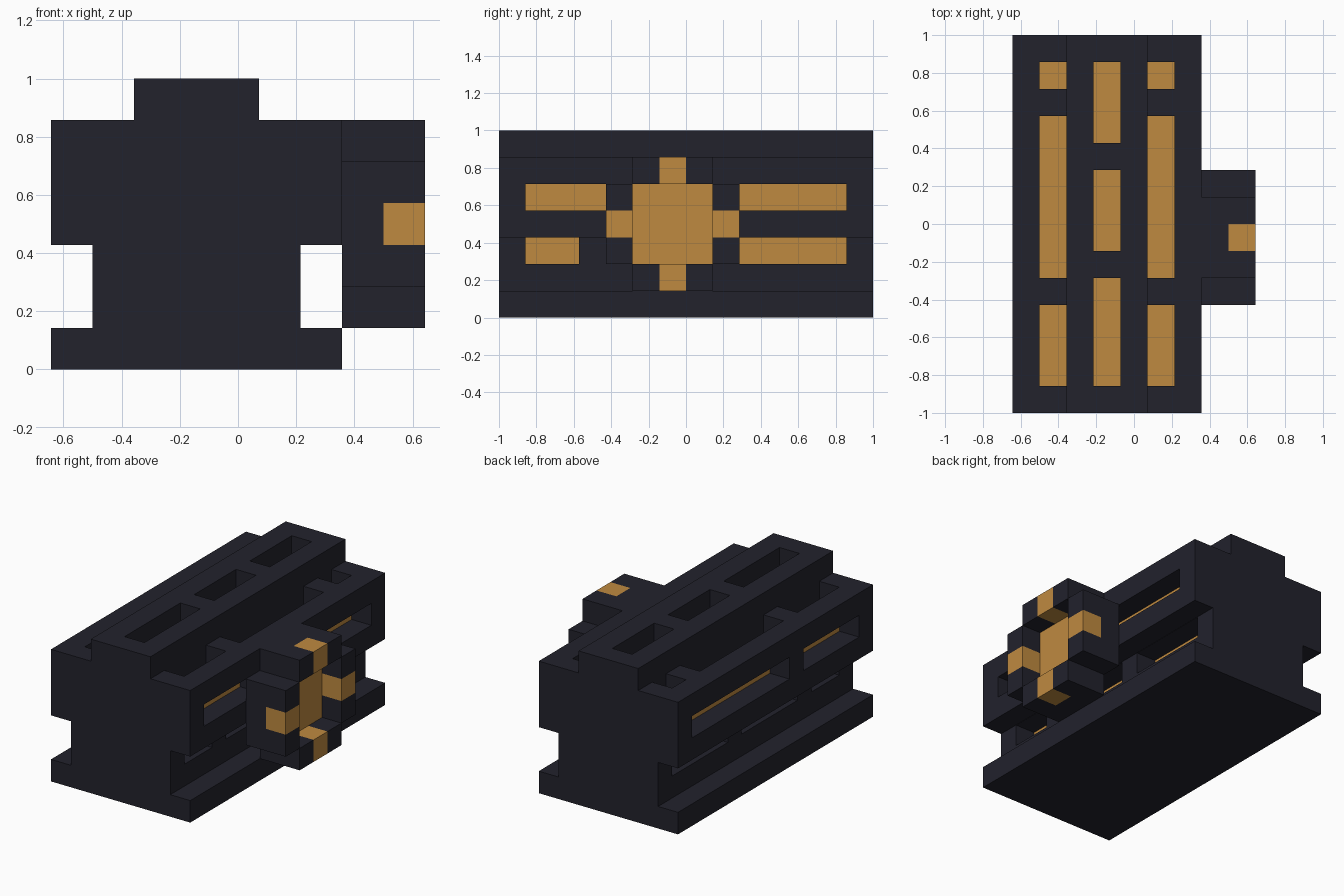
import bpy
import bmesh
import math

if "Cube" in bpy.data.objects:
    bpy.data.objects.remove(bpy.data.objects["Cube"], do_unlink=True)

U = 1 / 7  # size of one block


def make_material(name, rgb):
    mat = bpy.data.materials.new(name)
    mat.use_nodes = True
    mat.diffuse_color = (*rgb, 1)
    mat.node_tree.nodes["Principled BSDF"].inputs["Base Color"].default_value = (*rgb, 1)
    return mat


DARK = make_material("dark_casing", (0.016, 0.016, 0.0252))
GOLD = make_material("amber_gold", (0.521, 0.254, 0.051))


def place(x, y, z):
    """Block counts to model units."""
    return ((x - 4.5) * U, (y - 7) * U, z * U)


def finish(bm, name, mats):
    bmesh.ops.recalc_face_normals(bm, faces=bm.faces[:])
    mesh = bpy.data.meshes.new(name)
    bm.to_mesh(mesh)
    bm.free()
    for mat in mats:
        mesh.materials.append(mat)
    obj = bpy.data.objects.new(name, mesh)
    bpy.context.collection.objects.link(obj)
    return obj


def extrude(bm, points, offset):
    """Closed prism from an outline given in block counts."""
    face = bm.faces.new([bm.verts.new(place(*p)) for p in points])
    out = bmesh.ops.extrude_face_region(bm, geom=[face], use_keep_orig=True)
    verts = [g for g in out["geom"] if isinstance(g, bmesh.types.BMVert)]
    bmesh.ops.translate(bm, verts=verts, vec=[c * U for c in offset])


def add_box(bm, lo, hi):
    """Box between two corners; returns its faces."""
    verts = bmesh.ops.create_cube(bm, size=1)["verts"]
    for v in verts:
        v.co = place(*[lo[a] if v.co[a] < 0 else hi[a] for a in range(3)])
    return list({f for v in verts for f in v.link_faces})


# Casing: stepped rail profile along the full length
PROFILE = [(0, 0), (7, 0), (7, 1), (6, 1), (6, 3), (7, 3), (7, 6), (5, 6),
           (5, 7), (2, 7), (2, 6), (0, 6), (0, 3), (1, 3), (1, 1), (0, 1)]
bm = bmesh.new()
extrude(bm, [(x, 0, z) for x, z in PROFILE], (0, 14, 0))
casing = finish(bm, "casing", [DARK, GOLD])

# Slot cutter: every slot has a gold floor and dark walls
bm = bmesh.new()


def add_slot(lo, hi, floor_axis, floor_sign):
    for f in add_box(bm, lo, hi):
        f.normal_update()
        centre = f.calc_center_median()
        mid = place(*[(a + b) / 2 for a, b in zip(lo, hi)])
        gap = (centre[floor_axis] - mid[floor_axis]) * floor_sign
        f.material_index = 1 if gap > 0.01 else 0


# Top slots: (x, floor height, spans along y)
OUTER = [(1, 4), (5, 11), (12, 13)]
INNER = [(1, 5), (6, 9), (10, 13)]
for x, floor, spans in [(1, 5, OUTER), (3, 6, INNER), (5, 5, OUTER)]:
    for a, b in spans:
        add_slot((x, a, floor), (x + 1, b, floor + 1.3), 2, -1)

# Side slots on both flanks: (wall x, bottom, top, spans along y)
for wall, low, high, spans in [(7, 4, 4.99, [(1, 5), (6, 13)]),
                               (6, 2, 2.99, [(1, 3), (4, 8), (9, 13)])]:
    for a, b in spans:
        add_slot((wall - 0.99, a, low), (wall + 0.3, b, high), 0, -1)
        add_slot((7 - wall - 0.3, a, low), (7 - wall + 0.99, b, high), 0, 1)

cutter = finish(bm, "slot_cutter", [DARK, GOLD])
cutter.hide_render = True
mod = casing.modifiers.new("slots", "BOOLEAN")
mod.operation = "DIFFERENCE"
mod.solver = "EXACT"
mod.object = cutter
bpy.context.view_layer.objects.active = casing
bpy.ops.object.modifier_apply(modifier=mod.name)
bpy.data.objects.remove(cutter, do_unlink=True)

# Hub: round-cornered block disc on the +x flank
CY, CZ = 6.5, 3.5
quarter = [(2.5, -1.5), (2.5, 1.5), (1.5, 1.5)]
outline = []
for q in range(4):
    c, s = round(math.cos(q * math.pi / 2)), round(math.sin(q * math.pi / 2))
    outline += [(7, CY + a * c - b * s, CZ + a * s + b * c) for a, b in quarter]
bm = bmesh.new()
extrude(bm, outline, (1, 0, 0))
finish(bm, "hub_disc", [DARK])

# Raised rim around the hub, with a gold block in the middle of each side
rim, studs = bmesh.new(), bmesh.new()
for q in range(4):
    c, s = round(math.cos(q * math.pi / 2)), round(math.sin(q * math.pi / 2))
    for target, b0, b1 in [(rim, -1.5, -0.5), (studs, -0.5, 0.5), (rim, 0.5, 1.5)]:
        ys = sorted(CY + a * c - b * s for a, b in [(1.5, b0), (2.5, b1)])
        zs = sorted(CZ + a * s + b * c for a, b in [(1.5, b0), (2.5, b1)])
        add_box(target, (8, ys[0], zs[0]), (9, ys[1], zs[1]))
finish(rim, "hub_rim", [DARK])
finish(studs, "hub_studs", [GOLD])

# Gold plate on the recessed hub centre
bm = bmesh.new()
add_box(bm, (8, CY - 1.5, CZ - 1.5), (8.03, CY + 1.5, CZ + 1.5))
finish(bm, "hub_centre_plate", [GOLD])
